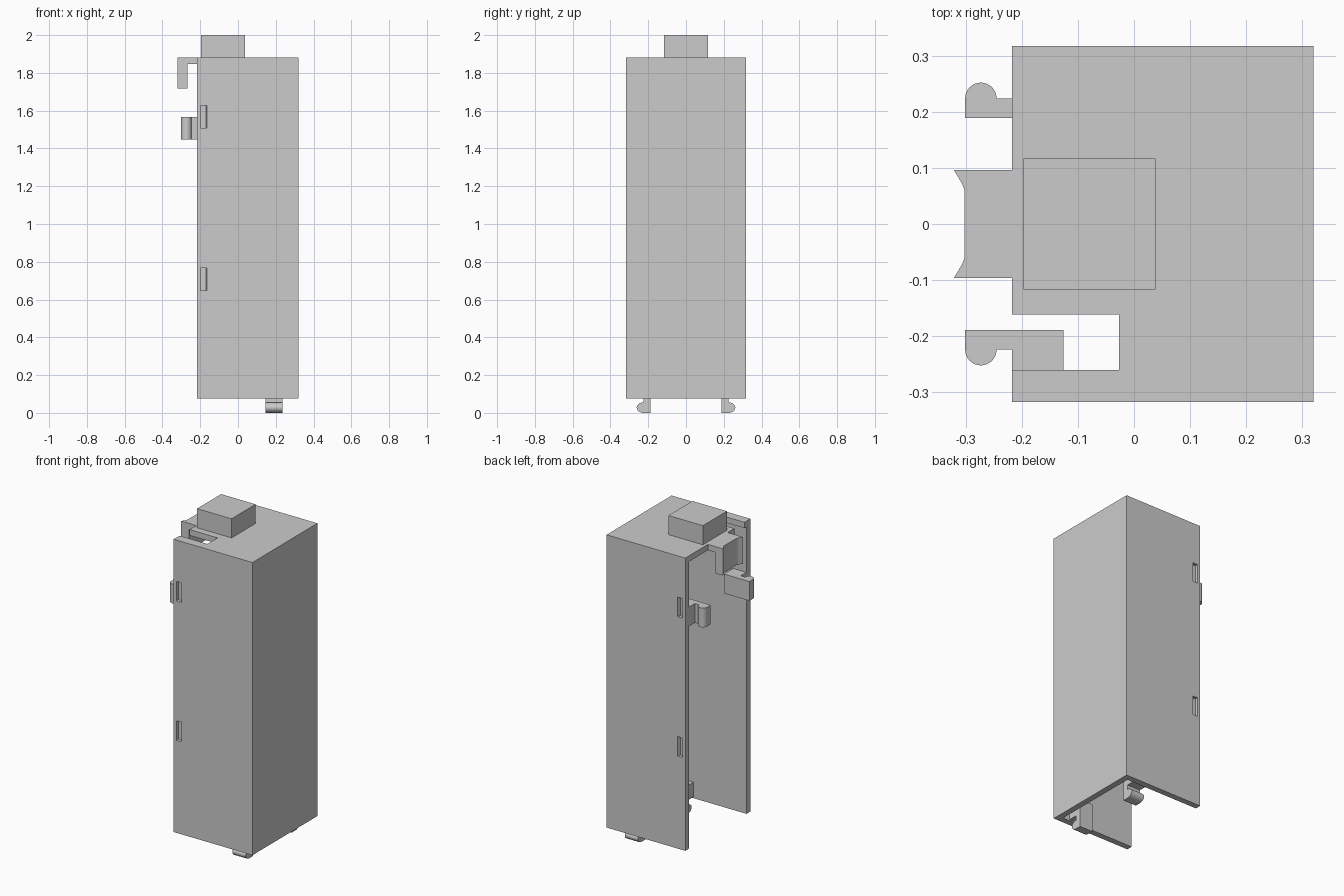
import bpy, bmesh
from math import sin, cos, pi
from mathutils import Vector

cube = bpy.data.objects.get("Cube")
if cube:
    bpy.data.objects.remove(cube, do_unlink=True)

grey = bpy.data.materials.new("plain grey")
grey.use_nodes = True
grey.diffuse_color = (0.6, 0.6, 0.6, 1)
grey.node_tree.nodes["Principled BSDF"].inputs["Base Color"].default_value = (0.6, 0.6, 0.6, 1)


def prism(name, outline, lo, hi, place=lambda u, v, w: (u, v, w), smooth=False):
    """Extrude a closed outline (u, v) from w = lo to w = hi."""
    bm = bmesh.new()
    face = bm.faces.new([bm.verts.new(place(u, v, lo)) for u, v in outline])
    out = bmesh.ops.extrude_face_region(bm, geom=[face])
    shift = Vector(place(0, 0, hi)) - Vector(place(0, 0, lo))
    bmesh.ops.translate(bm, vec=shift,
                        verts=[g for g in out["geom"] if isinstance(g, bmesh.types.BMVert)])
    bmesh.ops.recalc_face_normals(bm, faces=bm.faces)
    mesh = bpy.data.meshes.new(name)
    bm.to_mesh(mesh)
    bm.free()
    mesh.materials.append(grey)
    obj = bpy.data.objects.new(name, mesh)
    bpy.context.collection.objects.link(obj)
    if smooth:
        bpy.ops.object.select_all(action="DESELECT")
        obj.select_set(True)
        bpy.context.view_layer.objects.active = obj
        bpy.ops.object.shade_smooth_by_angle(angle=pi / 6)
    return obj


def rect(x0, x1, y0, y1):
    return [(x0, y0), (x1, y0), (x1, y1), (x0, y1)]


BACK, FRONT, SIDE, WALL = -0.217, 0.32, 0.317, 0.037
BOTTOM, ROOF, TOP = 0.076, 1.846, 1.882
INNER = SIDE - WALL

# Three-sided shell, open at the bottom and on one side
shell = prism("housing_walls", [
    (BACK, -SIDE), (FRONT, -SIDE), (FRONT, SIDE), (BACK, SIDE),
    (BACK, INNER), (FRONT - WALL, INNER), (FRONT - WALL, -INNER), (BACK, -INNER)],
    BOTTOM, ROOF)

# Shallow latch pockets in both side walls, each with one sloped end
for s in (1, -1):
    for z in (0.647, 1.507):
        pocket = prism("pocket_cutter", [
            (-0.199, s * (SIDE + 0.01)), (-0.163, s * (SIDE + 0.01)), (-0.163, s * SIDE),
            (-0.17, s * (SIDE - 0.02)), (-0.199, s * (SIDE - 0.02))], z, z + 0.12)
        pocket.hide_render = True
        pocket.hide_set(True)
        cut = shell.modifiers.new("pocket", "BOOLEAN")
        cut.operation = "DIFFERENCE"
        cut.solver = "EXACT"
        cut.object = pocket

# Roof plate with an open notch
prism("roof", [
    (BACK, -SIDE), (FRONT, -SIDE), (FRONT, SIDE), (BACK, SIDE),
    (BACK, -0.161), (-0.027, -0.161), (-0.027, -0.26), (BACK, -0.26)], ROOF, TOP)

# Raised block on the roof
prism("top_block", rect(-0.197, 0.038, -0.117, 0.117), TOP, 2.0)

# Hanging bracket with a hollowed outer face
half = [(-0.321, 0.096), (-0.313, 0.083), (-0.306, 0.071), (-0.302, 0.06)]
hollow = half + [(x, -y) for x, y in reversed(half)]
prism("bracket_arm", [(BACK, 0.096)] + hollow + [(BACK, -0.096)], ROOF, TOP, smooth=True)
prism("bracket_lip", [(-0.267, 0.096)] + hollow + [(-0.267, -0.096)], 1.717, ROOF, smooth=True)


def clip_outline(bulge):
    """Snap clip: u runs inward from the tip, v outward to the wall."""
    r, steps = 0.028, 16
    hook = [(r - r * cos(pi * i / steps), 0.224 + bulge * sin(pi * i / steps))
            for i in range(steps + 1)]
    return [(0, 0.189)] + hook + [(0.084, 0.224), (0.084, INNER), (0.175, INNER), (0.175, 0.189)]


# Snap clips on the open side and at the bottom, mirrored front to back
for s, label in ((-1, "front"), (1, "rear")):
    prism(f"{label}_side_clip", clip_outline(0.028), 1.447, 1.566,
          lambda u, v, w: (-0.301 + u, s * v, w), smooth=True)
    prism(f"{label}_bottom_clip", clip_outline(0.037), 0.145, 0.235,
          lambda u, v, w: (w, s * v, u), smooth=True)
